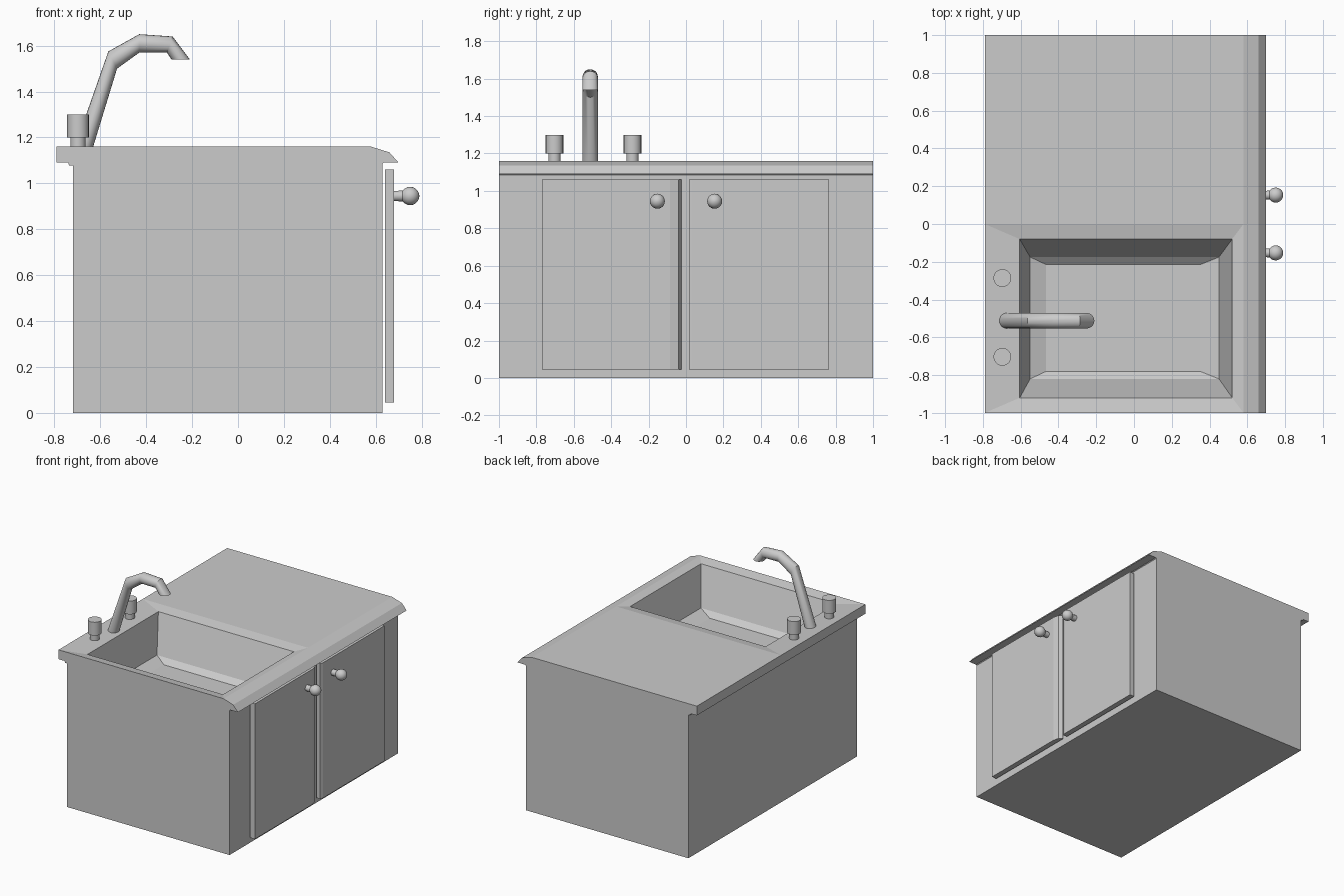
import bpy, bmesh, math
from mathutils import Vector

if "Cube" in bpy.data.objects:
    bpy.data.objects.remove(bpy.data.objects["Cube"])


def finish(bm, name, smooth=False):
    bmesh.ops.recalc_face_normals(bm, faces=bm.faces)
    me = bpy.data.meshes.new(name)
    bm.to_mesh(me)
    bm.free()
    ob = bpy.data.objects.new(name, me)
    bpy.context.collection.objects.link(ob)
    if smooth:
        bpy.ops.object.select_all(action='DESELECT')
        bpy.context.view_layer.objects.active = ob
        ob.select_set(True)
        bpy.ops.object.shade_smooth_by_angle(angle=math.radians(32))
    return ob


def ring(bm, pts):
    return [bm.verts.new(p) for p in pts]


def bridge(bm, a, b, skip=()):
    n = len(a)
    for i in range(n):
        if i not in skip:
            bm.faces.new((a[i], a[(i + 1) % n], b[(i + 1) % n], b[i]))


def loft(name, rings, smooth=False, cap_end=True):
    bm = bmesh.new()
    rs = [ring(bm, r) for r in rings]
    for a, b in zip(rs, rs[1:]):
        bridge(bm, a, b)
    bm.faces.new(rs[0])
    if cap_end:
        bm.faces.new(rs[-1])
    return finish(bm, name, smooth)


def prism(name, outline, z0, z1, cap_end=True):
    return loft(name, [[(x, y, z) for x, y in outline] for z in (z0, z1)], cap_end=cap_end)


def turned(name, profile, centre, axis, sides=20):
    """Lathe (radius, height) pairs around an axis."""
    rot = Vector((0, 0, 1)).rotation_difference(Vector(axis))
    rings = []
    for r, h in profile:
        rings.append([Vector(centre) + rot @ Vector((r * math.cos(a), r * math.sin(a), h))
                      for a in (2 * math.pi * i / sides for i in range(sides))])
    return loft(name, rings, smooth=True)


# cabinet body, open under the worktop so the basin can hang inside
prism("cabinet", [(-0.72, -1), (0.63, -1), (0.63, 1), (-0.72, 1)], 0, 1.09, cap_end=False)

# worktop profile (x, z) run along y, with the basin sunk into its front half
profile = [(0.63, 1.085), (0.635, 1.09), (0.70, 1.09), (0.66, 1.135), (0.58, 1.16),
           (-0.79, 1.16), (-0.79, 1.09), (-0.74, 1.09), (-0.735, 1.077), (-0.72, 1.077)]
TOP, OPEN = 4, len(profile) - 1
bm = bmesh.new()
front, mid, back = [ring(bm, [(x, y, z) for x, z in profile]) for y in (-1, 0, 1)]
bridge(bm, front, mid, skip=(TOP, OPEN))
bridge(bm, mid, back, skip=(OPEN,))
bm.faces.new(front)
bm.faces.new(back)
# basin levels: x0, x1, y0, y1, z
levels = [(-0.605, 0.52, -0.92, -0.08, 1.145),
          (-0.55, 0.45, -0.82, -0.175, 0.87),
          (-0.465, 0.35, -0.78, -0.215, 0.835)]
prev = [front[TOP], front[TOP + 1], mid[TOP + 1], mid[TOP]]
for x0, x1, y0, y1, z in levels:
    cur = ring(bm, [(x1, y0, z), (x0, y0, z), (x0, y1, z), (x1, y1, z)])
    bridge(bm, prev, cur)
    prev = cur
bm.faces.new(prev)
finish(bm, "worktop_with_basin")

# doors, with shaped meeting edges
prism("left_door", [(0.64, -0.77), (0.68, -0.77), (0.68, -0.085), (0.669, -0.04),
                    (0.64, -0.025)], 0.045, 1.06)
prism("right_door", [(0.64, 0.015), (0.672, 0.015), (0.68, 0.035), (0.68, 0.765),
                     (0.64, 0.765)], 0.045, 1.06)

# door knobs: stem and ball
ball = [(0.04 * math.sin(math.pi * i / 10), 0.075 - 0.04 * math.cos(math.pi * i / 10))
        for i in range(2, 10)]
for side, y in (("left", -0.153), ("right", 0.153)):
    turned(side + "_knob", [(0.022, 0)] + ball + [(0.002, 0.115)], (0.675, y, 0.945), (1, 0, 0))

# tap handles
for side, y in (("left", -0.703), ("right", -0.286)):
    turned(side + "_tap_handle", [(0.033, 0), (0.033, 0.045), (0.047, 0.045), (0.047, 0.145)],
           (-0.697, y, 1.155), (0, 0, 1))

# spout: mitred tube through outer/inner edge pairs (x, z)
pairs = [((-0.714, 1.15), (-0.634, 1.15)), ((-0.565, 1.575), (-0.527, 1.50)),
         ((-0.43, 1.65), (-0.43, 1.57)), ((-0.285, 1.64), (-0.31, 1.57)),
         ((-0.21, 1.54), (-0.29, 1.54))]
rings = []
for o, i in pairs:
    o, i = Vector((o[0], 0, o[1])), Vector((i[0], 0, i[1]))
    c, h = (o + i) / 2 + Vector((0, -0.512, 0)), (o - i) / 2
    rings.append([c + h * math.cos(a) + Vector((0, 0.041 * math.sin(a), 0))
                  for a in (2 * math.pi * k / 20 for k in range(20))])
loft("spout", rings, smooth=True)
